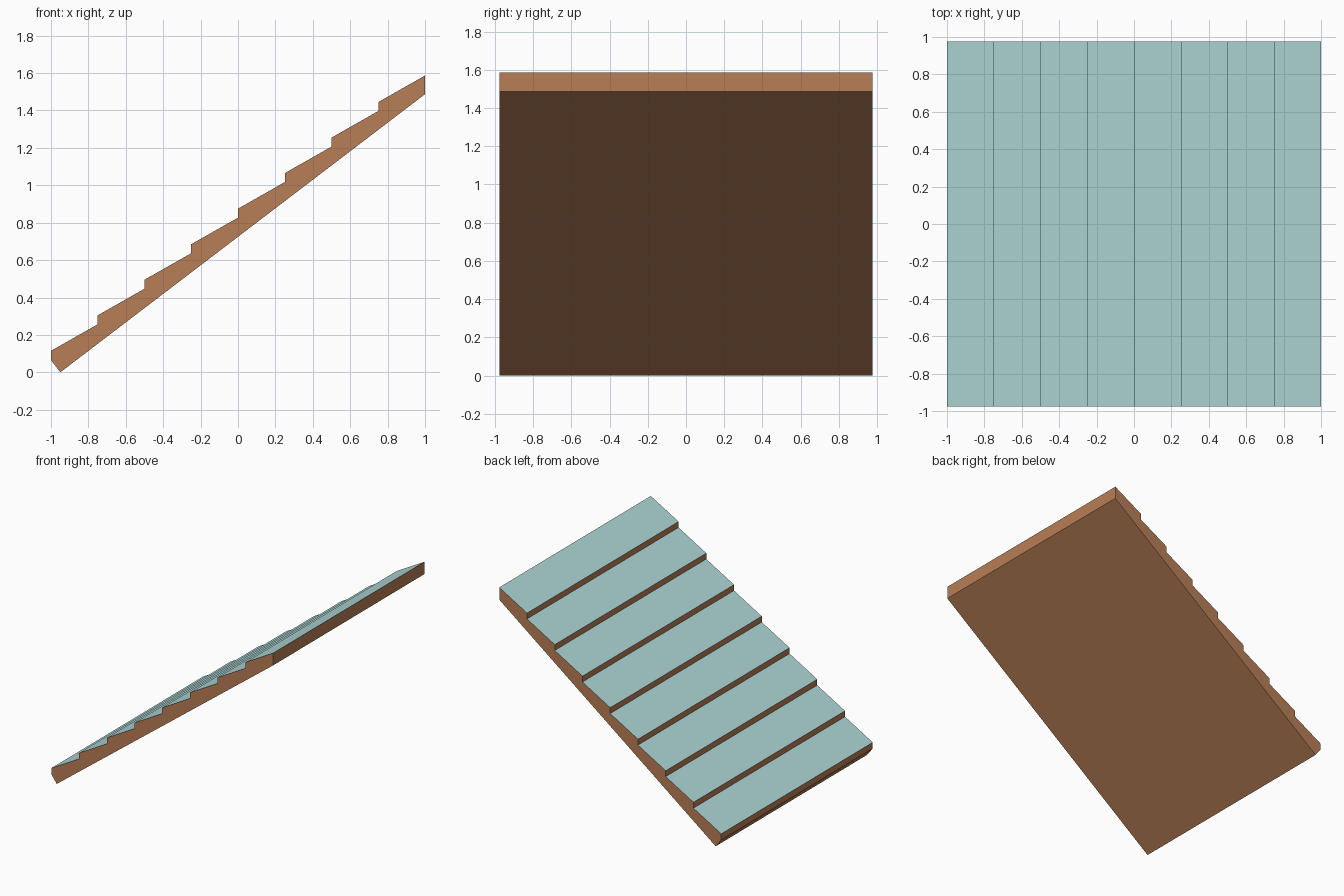
import bpy, bmesh

if "Cube" in bpy.data.objects:
    bpy.data.objects.remove(bpy.data.objects["Cube"])

STEPS, RUN, PITCH, HALF_WIDTH = 8, 0.25, 0.19, 0.975


def material(name, color):
    mat = bpy.data.materials.new(name)
    mat.diffuse_color = (*color, 1)
    mat.use_nodes = True
    mat.node_tree.nodes["Principled BSDF"].inputs["Base Color"].default_value = mat.diffuse_color
    return mat


# Side profile: sloping courses on top, straight underside, cut lower edge
profile = [(-0.95, 0.0), (1.0, 1.487)]
for i in reversed(range(STEPS)):
    x, z = -1 + i * RUN, 0.115 + i * PITCH
    profile += [(x + RUN, z + 0.142), (x, z)]
profile.append((-1.0, 0.065))

# Extrude the profile across the width
bm = bmesh.new()
side = bm.faces.new([bm.verts.new((x, -HALF_WIDTH, z)) for x, z in profile])
extruded = bmesh.ops.extrude_face_region(bm, geom=[side])["geom"]
bmesh.ops.translate(bm, vec=(0, 2 * HALF_WIDTH, 0),
                    verts=[g for g in extruded if isinstance(g, bmesh.types.BMVert)])
bmesh.ops.recalc_face_normals(bm, faces=bm.faces)

# Upward faces get the pale course colour, the rest is wood
bm.normal_update()
for face in bm.faces:
    face.material_index = 1 if face.normal.z > 0.5 else 0

mesh = bpy.data.meshes.new("stepped_roof_panel")
bm.to_mesh(mesh)
bm.free()
mesh.materials.append(material("brown_wood", (0.48, 0.21, 0.095)))
mesh.materials.append(material("pale_teal", (0.43, 0.68, 0.68)))
panel = bpy.data.objects.new("stepped_roof_panel", mesh)
bpy.context.collection.objects.link(panel)
